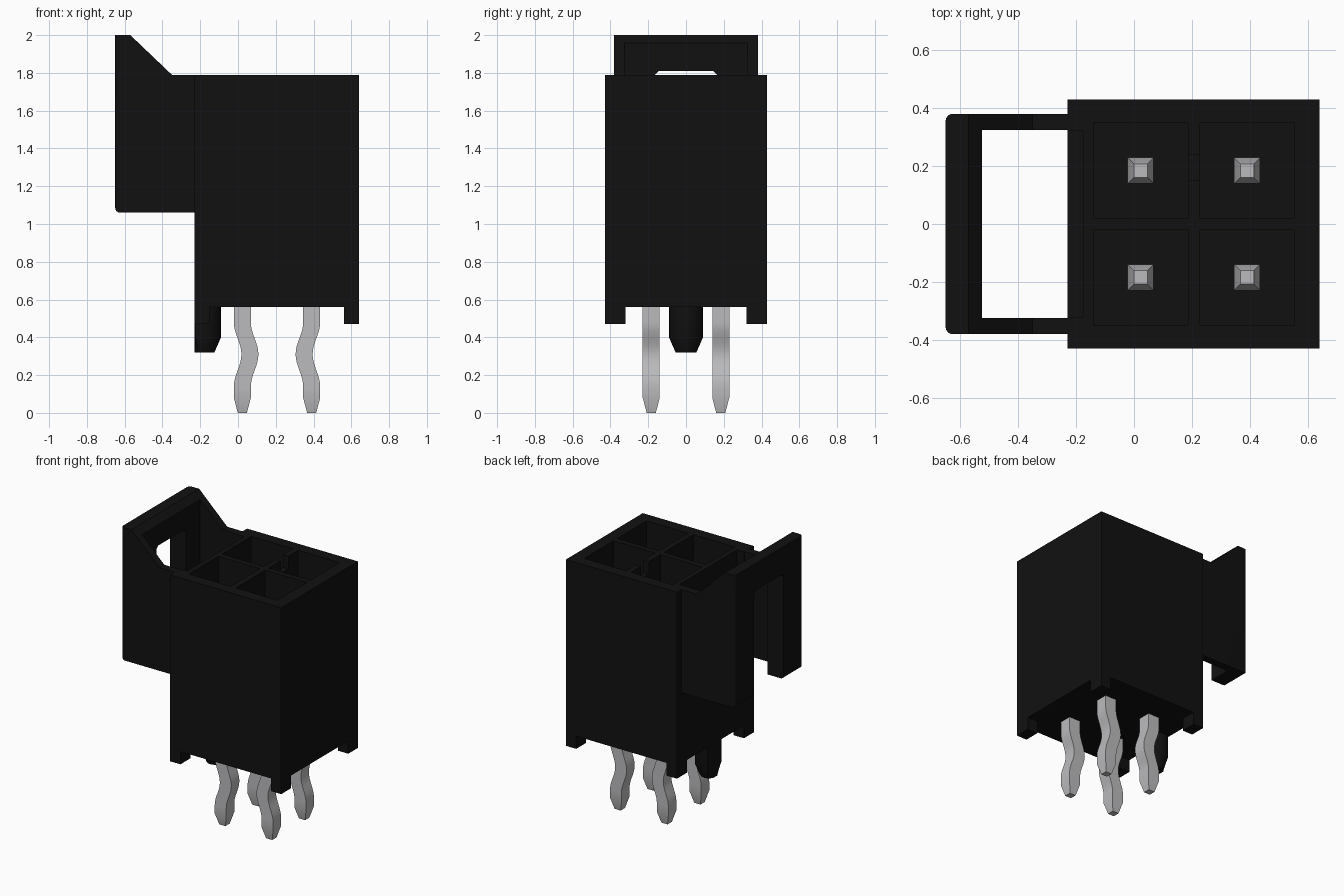
import bpy, bmesh, math

if "Cube" in bpy.data.objects:
    bpy.data.objects.remove(bpy.data.objects["Cube"])


def material(name, rgb):
    m = bpy.data.materials.new(name)
    m.diffuse_color = (*rgb, 1.0)
    m.use_nodes = True
    m.node_tree.nodes["Principled BSDF"].inputs["Base Color"].default_value = m.diffuse_color
    return m


BLACK = material("black_plastic", (0.0055, 0.0055, 0.0055))
METAL = material("tin_metal", (0.50, 0.50, 0.515))


def finish(bm, name, mat):
    bmesh.ops.recalc_face_normals(bm, faces=bm.faces)
    me = bpy.data.meshes.new(name)
    bm.to_mesh(me)
    bm.free()
    ob = bpy.data.objects.new(name, me)
    me.materials.append(mat)
    bpy.context.collection.objects.link(ob)
    return ob


def box(name, x, y, z, mat=BLACK):
    bm = bmesh.new()
    bmesh.ops.create_cube(bm, size=1)
    for v in bm.verts:
        for i, (a, b) in enumerate((x, y, z)):
            v.co[i] = a if v.co[i] < 0 else b
    return finish(bm, name, mat)


def extrude(bm, pts, vec):
    f = bm.faces.new([bm.verts.new(p) for p in pts])
    r = bmesh.ops.extrude_face_region(bm, geom=[f])
    verts = [g for g in r["geom"] if isinstance(g, bmesh.types.BMVert)]
    bmesh.ops.translate(bm, vec=vec, verts=verts)


def cut(ob, cutter):
    bpy.context.view_layer.objects.active = ob
    m = ob.modifiers.new("cut", 'BOOLEAN')
    m.operation, m.solver, m.object = 'DIFFERENCE', 'EXACT', cutter
    bpy.ops.object.modifier_apply(modifier=m.name)
    bpy.data.objects.remove(cutter)


def loft(rings, name, mat):
    bm = bmesh.new()
    vr = [[bm.verts.new(p) for p in r] for r in rings]
    n = len(vr[0])
    for a, b in zip(vr, vr[1:]):
        for i in range(n):
            j = (i + 1) % n
            bm.faces.new((a[i], a[j], b[j], b[i]))
    bm.faces.new(vr[0])
    bm.faces.new(vr[-1])
    return finish(bm, name, mat)


def smooth(ob):
    bpy.ops.object.select_all(action='DESELECT')
    ob.select_set(True)
    bpy.context.view_layer.objects.active = ob
    bpy.ops.object.shade_smooth_by_angle(angle=math.radians(25))


PIN_X, PIN_Y = (0.023, 0.39), (-0.184, 0.184)

# housing with four contact cavities, a divider notch and a latch recess
housing = box("housing", (-0.23, 0.64), (-0.43, 0.43), (0.56, 1.79))
for px in PIN_X:
    for py in PIN_Y:
        cut(housing, box("cutter", (px - 0.163, px + 0.163),
                         (py - 0.164, py + 0.164), (0.84, 2.0)))
cut(housing, box("cutter", (0.15, 0.26), (0.15, 0.24), (1.70, 2.0)))
cut(housing, box("cutter", (-0.4, -0.175), (-0.32, 0.32), (1.06, 2.0)))

# latch guard: side profile with rounded outer edges
bm = bmesh.new()
profile = [(-0.23, 1.06), (-0.65, 1.06), (-0.65, 2.0), (-0.57, 2.0),
           (-0.35, 1.79), (-0.23, 1.79)]
extrude(bm, [(x, -0.38, z) for x, z in profile], (0, 0.76, 0))
outer = [e for e in bm.edges if all(v.co.x < -0.64 for v in e.verts)
         and not all(v.co.z > 1.99 for v in e.verts)]
bmesh.ops.bevel(bm, geom=outer, offset=0.025, segments=4, profile=0.5,
                affect='EDGES')
guard = finish(bm, "latch_guard", BLACK)
cut(guard, box("cutter", (-0.525, -0.1), (-0.325, 0.325), (0.9, 2.2)))
# slot in the end wall, open at the bottom
bm = bmesh.new()
slot = [(-0.165, 0.9), (0.165, 0.9), (0.165, 1.79), (0.145, 1.81),
        (-0.145, 1.81), (-0.165, 1.79)]
extrude(bm, [(-0.8, y, z) for y, z in slot], (0.4, 0, 0))
cut(guard, finish(bm, "cutter", BLACK))
smooth(guard)

# corner feet
for x in ((-0.23, -0.15), (0.56, 0.64)):
    for y in ((-0.43, -0.32), (0.32, 0.43)):
        box("corner_foot", x, y, (0.47, 0.56))

# locating peg, flat on the outer side
rings = []
for z, r in ((0.57, 0.09), (0.40, 0.09), (0.32, 0.055)):
    rings.append([(max(-0.18 + r * math.cos(t * math.tau / 24), -0.23),
                   r * math.sin(t * math.tau / 24), z) for t in range(24)])
smooth(loft(rings, "locating_peg", BLACK))

# square pins with tapered ends and a kink below the housing
steps = [(0.0, 0.024), (0.08, 0.045)]
steps += [(0.14 + 0.34 * i / 16, 0.045) for i in range(17)]
steps += [(0.56, 0.045), (1.38, 0.045), (1.45, 0.023)]
for px, side in zip(PIN_X, (1, -1)):
    for py in PIN_Y:
        rings = []
        for z, h in steps:
            d = min(abs(z - 0.31) / 0.17, 1)
            cx = px + side * 0.02 * (1 + math.cos(math.pi * d))
            rings.append([(cx + sx * h, py + sy * h, z) for sx, sy in
                          ((-1, -1), (1, -1), (1, 1), (-1, 1))])
        smooth(loft(rings, "contact_pin", METAL))
